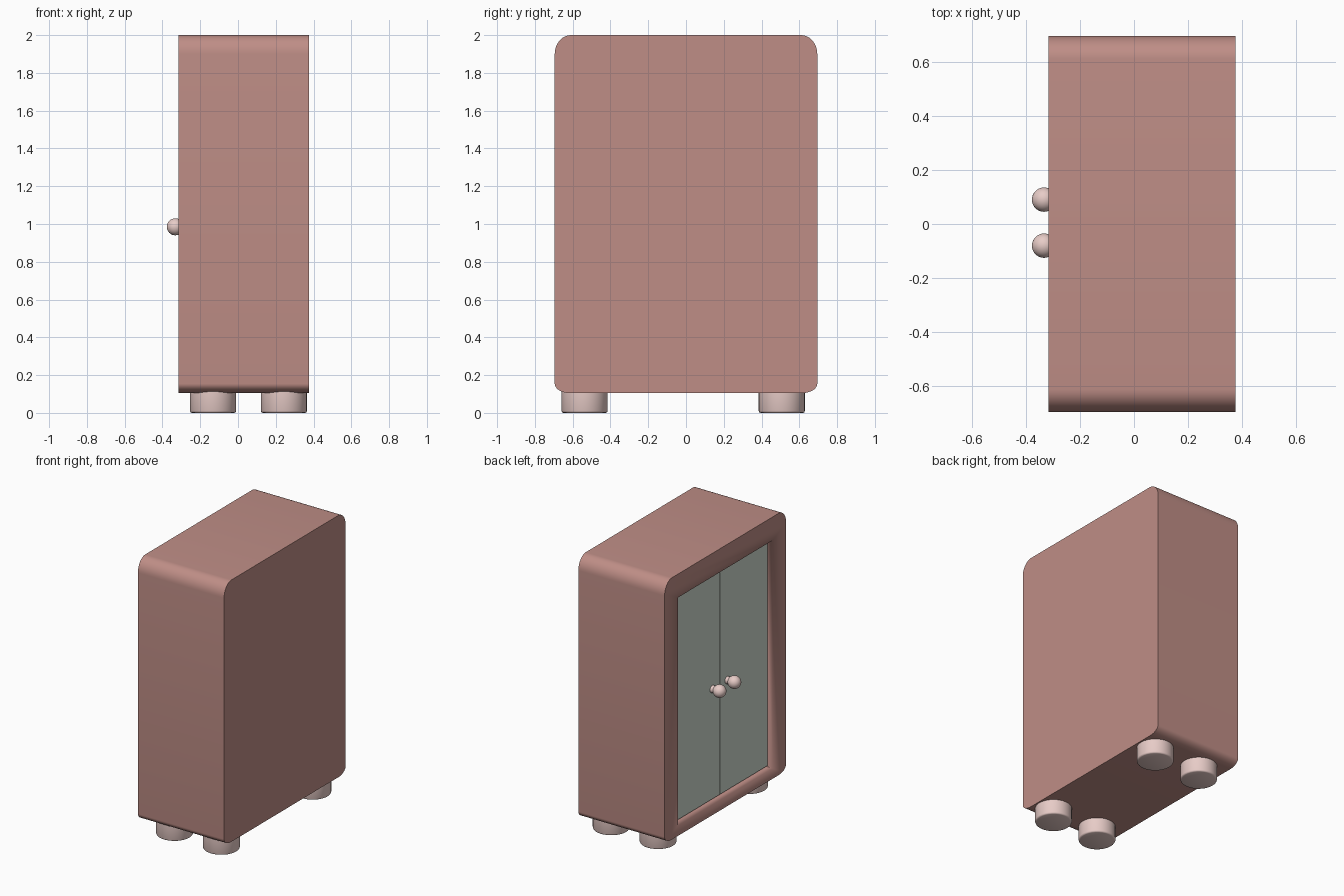
import bpy, bmesh, math
from mathutils import Matrix

if "Cube" in bpy.data.objects:
    bpy.data.objects.remove(bpy.data.objects["Cube"])


def material(name, rgb):
    m = bpy.data.materials.new(name)
    m.diffuse_color = (*rgb, 1)
    m.use_nodes = True
    m.node_tree.nodes["Principled BSDF"].inputs["Base Color"].default_value = m.diffuse_color
    return m


ROSE = material("rose", (0.52, 0.27, 0.24))
BLUSH = material("blush", (0.80, 0.60, 0.57))
SAGE = material("sage", (0.62, 0.69, 0.61))


def finish(name, bm, mat, angle=35):
    bmesh.ops.recalc_face_normals(bm, faces=bm.faces)
    me = bpy.data.meshes.new(name)
    bm.to_mesh(me)
    bm.free()
    ob = bpy.data.objects.new(name, me)
    bpy.context.collection.objects.link(ob)
    if mat:
        me.materials.append(mat)
    bpy.context.view_layer.objects.active = ob
    bpy.ops.object.select_all(action='DESELECT')
    ob.select_set(True)
    bpy.ops.object.shade_smooth_by_angle(angle=math.radians(angle))
    return ob


def box(name, lo, hi, mat):
    bm = bmesh.new()
    bmesh.ops.create_cube(bm, size=1)
    for v in bm.verts:
        v.co = [(a + b) / 2 + c * (b - a) for a, b, c in zip(lo, hi, v.co)]
    return finish(name, bm, mat)


# Cabinet body: rounded side profile extruded along x
X0, X1, HALF, Z0, Z1 = -0.315, 0.375, 0.695, 0.105, 2.0
bm = bmesh.new()
profile = []
for sy, top, start in ((1, True, 0), (-1, True, 90), (-1, False, 180), (1, False, 270)):
    ry, rz = (0.085, 0.10) if top else (0.08, 0.05)
    cz = Z1 - rz if top else Z0 + rz
    for i in range(11):
        a = math.radians(start + 9 * i)
        profile.append((X0, sy * (HALF - ry) + ry * math.cos(a), cz + rz * math.sin(a)))
face = bm.faces.new([bm.verts.new(p) for p in profile])
new = bmesh.ops.extrude_face_region(bm, geom=[face])["geom"]
bmesh.ops.translate(bm, vec=(X1 - X0, 0, 0),
                    verts=[g for g in new if isinstance(g, bmesh.types.BMVert)])
body = finish("cabinet_body", bm, ROSE)

# Recess for the doors
cutter = box("recess_cutter", (-0.5, -0.542, 0.18), (-0.245, 0.542, 1.83), ROSE)
cutter.hide_render = True
mod = body.modifiers.new("recess", 'BOOLEAN')
mod.operation = 'DIFFERENCE'
mod.solver = 'EXACT'
mod.object = cutter
bpy.context.view_layer.objects.active = body
bpy.ops.object.modifier_apply(modifier=mod.name)
bpy.data.objects.remove(cutter)

# Pair of doors with knobs
DOOR_X = -0.273
for label, y0, y1, ky in (("left", 0.009, 0.541, 0.09), ("right", -0.541, 0.001, -0.08)):
    box(label + "_door", (DOOR_X, y0, 0.188), (-0.245, y1, 1.829), SAGE)
    bm = bmesh.new()
    bmesh.ops.create_uvsphere(bm, u_segments=32, v_segments=16, radius=0.045,
                              matrix=Matrix.Translation((-0.332, ky, 0.985)))
    bmesh.ops.create_cone(bm, cap_ends=True, segments=24, radius1=0.026, radius2=0.026, depth=0.05,
                          matrix=Matrix.Translation((-0.29, ky, 0.985)) @ Matrix.Rotation(math.pi / 2, 4, 'Y'))
    finish(label + "_knob", bm, BLUSH)

# Four round feet with softened bottom rims
for xl, x in (("front", -0.132), ("rear", 0.243)):
    for yl, y in (("right", -0.537), ("left", 0.507)):
        bm = bmesh.new()
        bmesh.ops.create_cone(bm, cap_ends=True, segments=32, radius1=0.122, radius2=0.122, depth=0.12,
                              matrix=Matrix.Translation((x, y, 0.06)))
        rim = [e for e in bm.edges if all(v.co.z < 0.01 for v in e.verts)]
        bmesh.ops.bevel(bm, geom=rim, offset=0.01, segments=2, profile=0.5, affect='EDGES')
        finish(f"{xl}_{yl}_foot", bm, BLUSH, 50)
